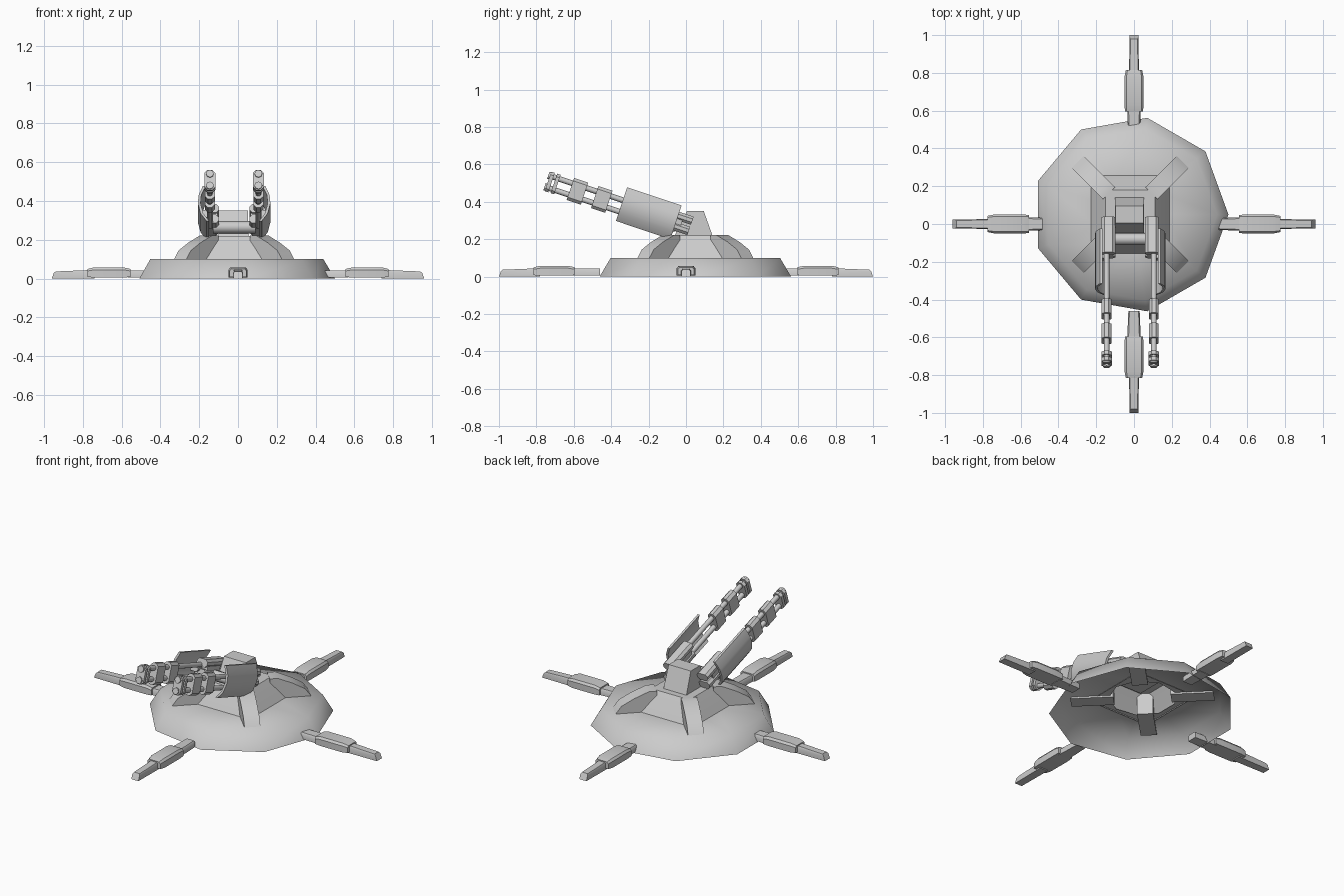
import bpy, bmesh
from math import sin, cos, pi, radians
from mathutils import Matrix, Vector

if "Cube" in bpy.data.objects:
    bpy.data.objects.remove(bpy.data.objects["Cube"])

CX, CY = -0.02, 0.05          # turret centre
ID = Matrix.Identity(4)


def loft(name, rings, mat=ID, start=True, end=True, angle=35):
    """Skin equal-length rings of points; optionally cap both ends."""
    bm = bmesh.new()
    vs = [[bm.verts.new(mat @ Vector(p)) for p in r] for r in rings]
    n = len(rings[0])
    for a, b in zip(vs, vs[1:]):
        for i in range(n):
            j = (i + 1) % n
            bm.faces.new((a[i], a[j], b[j], b[i]))
    if start:
        bm.faces.new(vs[0][::-1])
    if end:
        bm.faces.new(vs[-1])
    bmesh.ops.recalc_face_normals(bm, faces=bm.faces)
    me = bpy.data.meshes.new(name)
    bm.to_mesh(me)
    bm.free()
    ob = bpy.data.objects.new(name, me)
    bpy.context.collection.objects.link(ob)
    bpy.ops.object.select_all(action='DESELECT')
    ob.select_set(True)
    bpy.context.view_layer.objects.active = ob
    bpy.ops.object.shade_smooth_by_angle(angle=radians(angle))
    return ob


def ngon(n, r, z, cx=0, cy=0):
    return [(cx + r * cos(2 * pi * i / n), cy + r * sin(2 * pi * i / n), z) for i in range(n)]


def rect(hx, hy, z, cx=0, cy=0):
    return [(cx - hx, cy - hy, z), (cx + hx, cy - hy, z), (cx + hx, cy + hy, z), (cx - hx, cy + hy, z)]


def bar(name, s0, s1, hw, hh, mat, x=0, u=0, c=0.3):
    """Chamfered bar running forward (-y) from s0 to s1."""
    k = min(hw, hh) * c * 2
    prof = [(hw, hh - k), (hw - k, hh), (k - hw, hh), (-hw, hh - k),
            (-hw, k - hh), (k - hw, -hh), (hw - k, -hh), (hw, k - hh)]
    return loft(name, [[(x + a, -s, u + b) for a, b in prof] for s in (s0, s1)], mat)


def tube(name, s0, s1, r, mat, u=0):
    return loft(name, [[(p[0], -s, u + p[1]) for p in ngon(8, r, 0)] for s in (s0, s1)], mat, angle=50)


# nine-sided hollow base
loft("base_shell", [ngon(9, r, z, CX, CY) for r, z in ((0.52, 0), (0.46, 0.1), (0.19, 0.1))],
     start=False, end=False, angle=180)

# raised platform with four diagonal arms
loft("platform", [rect(0.21, 0.21, 0.095, CX, CY), rect(0.17, 0.17, 0.16, CX, CY),
                  rect(0.13, 0.13, 0.22, CX, CY)], start=False, angle=40)
arm = [(0.16, 0.09), (0.16, 0.222), (0.205, 0.222), (0.29, 0.185), (0.36, 0.145), (0.40, 0.09)]
for i in range(4):
    m = Matrix.Translation((CX, CY, 0)) @ Matrix.Rotation(pi / 4 + i * pi / 2, 4, 'Z')
    loft("platform_arm", [[(r, y, z) for r, z in arm] for y in (-0.045, 0.045)], m)

# central tapered mount and cross axle
loft("mount", [rect(0.078, 0.105, 0.21, -0.024, 0.04), rect(0.075, 0.045, 0.35, -0.024, 0.05)])
axle = Matrix.Translation((CX, -0.08, 0.265)) @ Matrix.Rotation(pi / 2, 4, 'Y')
loft("axle", [ngon(8, 0.032, -0.11), ngon(8, 0.032, 0.11)], axle, angle=50)

# twin guns, mirrored about the turret centre
for side in (-1, 1):
    g = (Matrix.Translation((CX, 0, 0.262)) @ Matrix.Scale(side, 4, (1, 0, 0))
         @ Matrix.Translation((0.125, 0, 0)) @ Matrix.Rotation(radians(-18.5), 4, 'X'))
    for u in (-0.012, 0.046):
        bar("receiver", -0.02, 0.18, 0.036, 0.023, g, x=-0.01, u=u)
    bar("receiver_core", 0.03, 0.16, 0.03, 0.045, g, x=-0.01, u=0.01, c=0.15)
    for u in (-0.032, 0.032):
        tube("barrel", 0.12, 0.775, 0.015, g, u)
        tube("muzzle_tip", 0.765, 0.787, 0.02, g, u)
    for s in (0.475, 0.612):
        bar("barrel_sleeve", s - 0.04, s + 0.04, 0.026, 0.062, g)
    for s in (0.735, 0.768):
        bar("muzzle_plate", s - 0.01, s + 0.01, 0.028, 0.055, g)
    # curved side shield and its bracket
    out = [(0.018, -0.085), (0.048, -0.045), (0.062, 0.01), (0.058, 0.055), (0.036, 0.105)]
    prof = out + [(x - 0.014, u) for x, u in reversed(out)]
    loft("side_shield", [[(x, -s, u) for x, u in prof] for s in (0.06, 0.367)], g)
    bar("shield_bracket", 0.10, 0.20, 0.03, 0.02, g, x=0.025, u=0.01)


# four ground legs, open underneath
def leg_part(name, sections, m):
    loft(name, [[(r + d, -w, z0), (r, -w, z0 + (z1 - z0) * 0.75), (r - d, -w * 0.8, z1),
                 (r - d, w * 0.8, z1), (r, w, z0 + (z1 - z0) * 0.75), (r + d, w, z0)]
                for r, w, z0, z1, d in sections], m)


for i in range(4):
    off = 0.04 if i % 2 else 0.0
    m = Matrix.Rotation(i * pi / 2, 4, 'Z') @ Matrix.Translation((off, 0, 0))
    leg_part("leg_root", [(0.42, 0.03, 0.005, 0.043, 0), (0.57, 0.036, 0.005, 0.043, 0)], m)
    leg_part("leg_sleeve", [(0.555, 0.048, 0.008, 0.05, 0), (0.59, 0.05, 0.006, 0.058, 0),
                            (0.74, 0.05, 0.006, 0.058, 0), (0.775, 0.043, 0.008, 0.05, 0)], m)
    leg_part("leg_foot", [(0.74, 0.026, 0, 0.045, 0), (0.95, 0.024, 0, 0.037, 0.01)], m)
